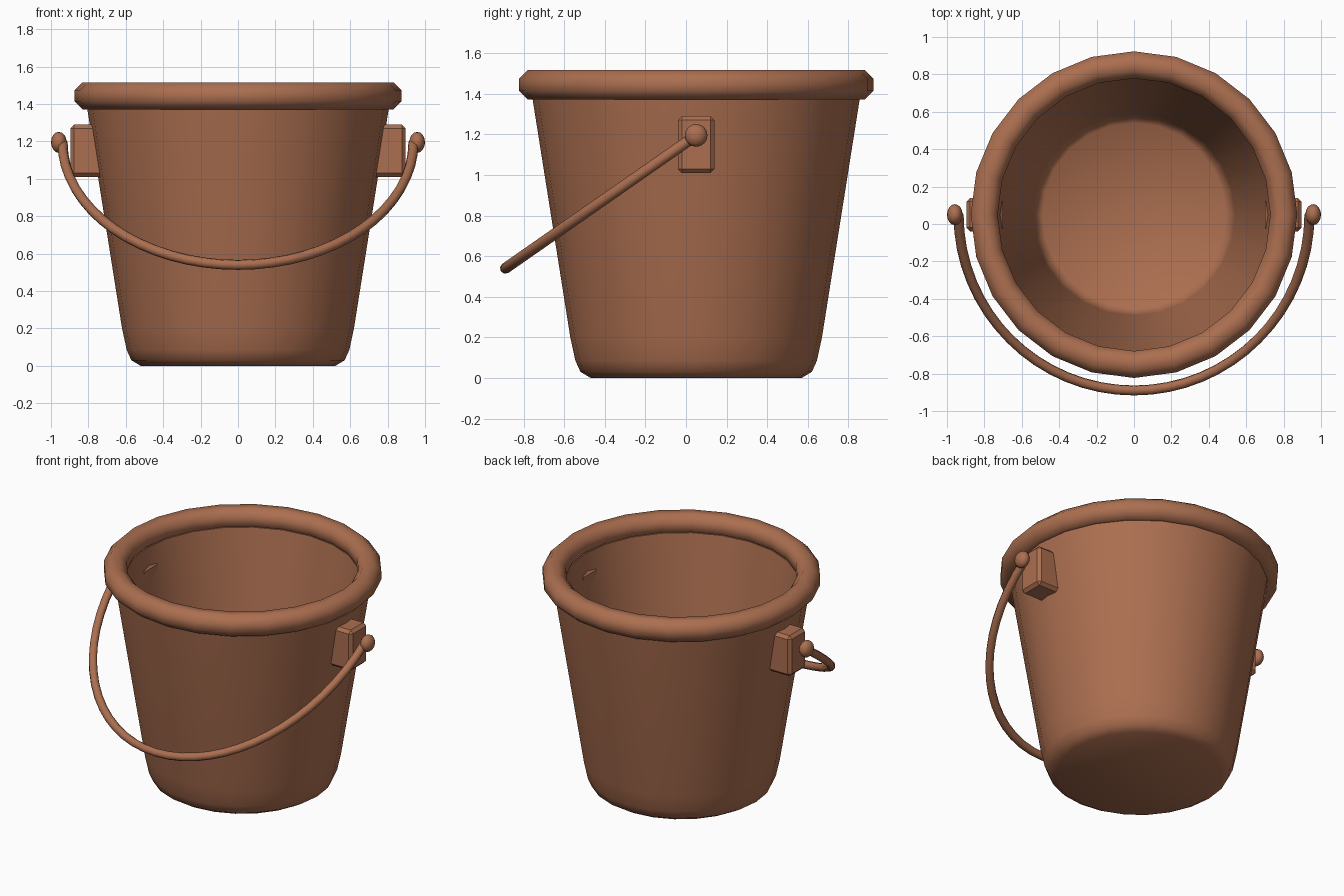
import bpy, bmesh, math
from mathutils import Vector, Matrix

if "Cube" in bpy.data.objects:
    bpy.data.objects.remove(bpy.data.objects["Cube"], do_unlink=True)

CENTRE_Y = 0.05
SIDES = 24

clay = bpy.data.materials.new("terracotta_brown")
clay.use_nodes = True
colour = (0.41, 0.158, 0.08, 1)
clay.diffuse_color = colour
clay.node_tree.nodes["Principled BSDF"].inputs["Base Color"].default_value = colour


def finish(name, bm, location, smooth=True):
    bmesh.ops.recalc_face_normals(bm, faces=bm.faces)
    mesh = bpy.data.meshes.new(name)
    bm.to_mesh(mesh)
    bm.free()
    mesh.materials.append(clay)
    obj = bpy.data.objects.new(name, mesh)
    obj.location = location
    bpy.context.collection.objects.link(obj)
    if smooth:
        bpy.ops.object.select_all(action='DESELECT')
        obj.select_set(True)
        bpy.context.view_layer.objects.active = obj
        bpy.ops.object.shade_smooth_by_angle(angle=math.radians(60))
    return obj


def lathe(name, profile, closed=False):
    """Revolve (radius, height) points around the vertical axis."""
    bm = bmesh.new()
    verts = [bm.verts.new((0, r, z)) for r, z in profile]
    edges = [bm.edges.new(pair) for pair in zip(verts, verts[1:])]
    if closed:
        edges.append(bm.edges.new((verts[-1], verts[0])))
    bmesh.ops.spin(bm, geom=verts + edges, cent=(0, 0, 0), axis=(0, 0, 1),
                   angle=math.tau, steps=SIDES)
    bmesh.ops.remove_doubles(bm, verts=bm.verts, dist=0.0005)
    return finish(name, bm, (0, CENTRE_Y, 0))


# Hollow tapered body: outer wall up, inner wall down to the floor
lathe("bucket_body", [
    (0, 0), (0.52, 0), (0.57, 0.03), (0.595, 0.085), (0.62, 0.2), (0.81, 1.4),
    (0.735, 1.4), (0.54, 0.2), (0.525, 0.11), (0.49, 0.08), (0, 0.08)])

# Rounded rim ring with an octagonal section
lathe("rim", [
    (0.801 + 0.078 * math.cos(math.radians(a + 22.5)),
     1.444 + 0.078 * math.sin(math.radians(a + 22.5)))
    for a in range(0, 360, 45)], closed=True)

# Lugs and pivot knobs on both sides
for side, sign in (("left", 1), ("right", -1)):
    bm = bmesh.new()
    bmesh.ops.create_cube(bm, size=1, matrix=Matrix.Diagonal((0.195, 0.18, 0.28, 1)))
    bmesh.ops.bevel(bm, geom=bm.edges[:], offset=0.02, segments=1, affect='EDGES')
    finish(side + "_lug", bm, (sign * 0.798, CENTRE_Y, 1.15), smooth=False)

    bm = bmesh.new()
    bmesh.ops.create_uvsphere(bm, u_segments=16, v_segments=8, radius=1,
                              matrix=Matrix.Diagonal((0.042, 0.056, 0.056, 1)))
    finish(side + "_knob", bm, (sign * 0.958, CENTRE_Y, 1.195))

# Bail handle: half ellipse swung down toward the front
STEPS, RING, TUBE = 32, 8, 0.027
drop = Vector((0, -0.94, -0.655))
normal = Vector((1, 0, 0)).cross(drop).normalized()
bm = bmesh.new()
rings = []
for i in range(STEPS + 1):
    t = math.pi * i / STEPS
    point = Vector((0.938 * math.cos(t), 0, 0)) + drop * math.sin(t)
    tangent = Vector((-0.938 * math.sin(t), 0, 0)) + drop * math.cos(t)
    outward = tangent.normalized().cross(normal)
    rings.append([
        bm.verts.new(point + TUBE * (outward * math.cos(a) + normal * math.sin(a)))
        for a in (math.tau * k / RING for k in range(RING))])
for first, second in zip(rings, rings[1:]):
    for k in range(RING):
        n = (k + 1) % RING
        bm.faces.new((first[k], first[n], second[n], second[k]))
bm.faces.new(rings[0])
bm.faces.new(rings[-1])
finish("bail_handle", bm, (0, CENTRE_Y, 1.195))
